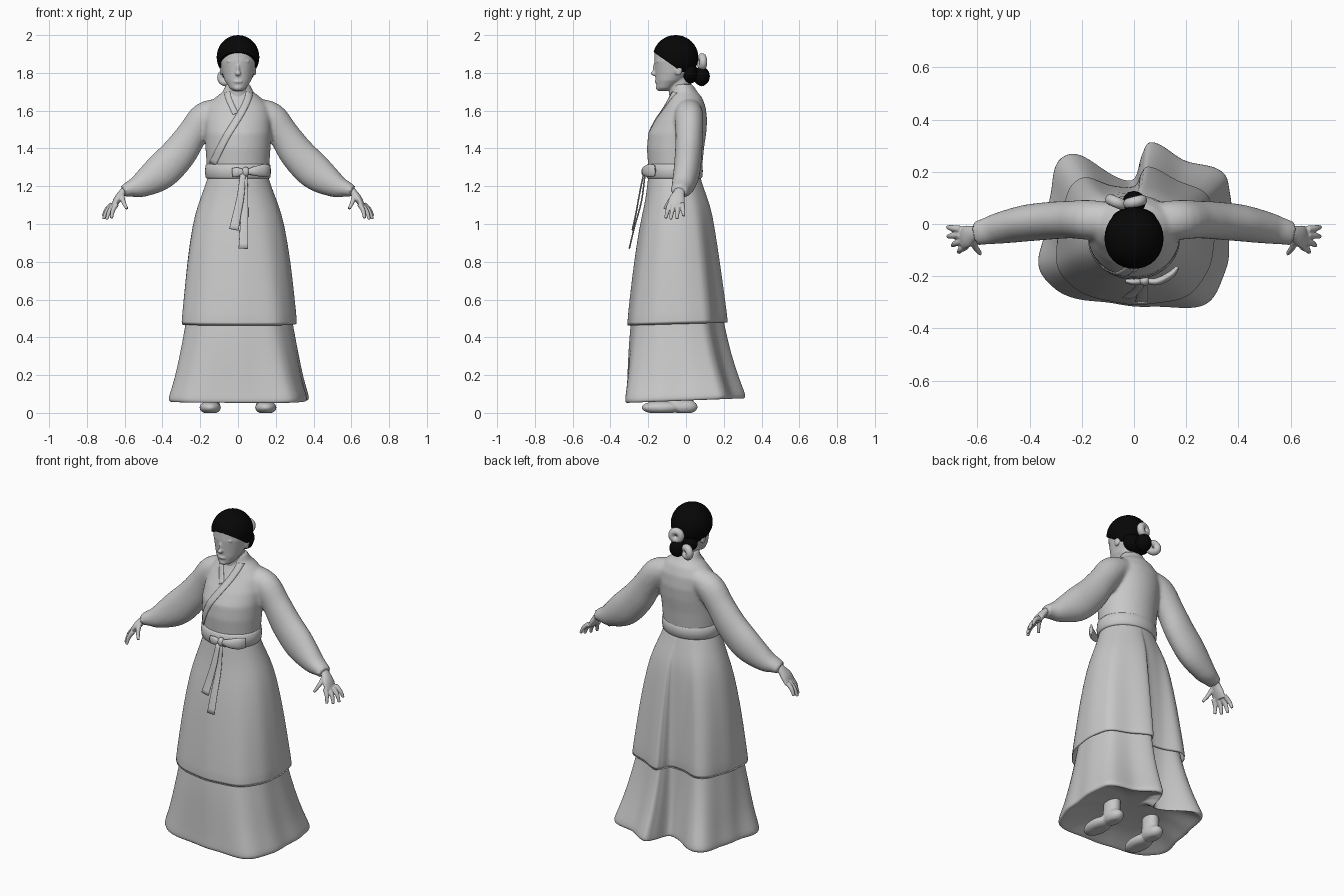
import bpy, bmesh, math
from mathutils import Vector, Matrix
from mathutils.bvhtree import BVHTree

cube = bpy.data.objects.get("Cube")
if cube:
    bpy.data.objects.remove(cube, do_unlink=True)


def material(name, value):
    m = bpy.data.materials.new(name)
    m.use_nodes = True
    color = (value, value, value, 1)
    m.diffuse_color = color
    m.node_tree.nodes["Principled BSDF"].inputs["Base Color"].default_value = color
    return m


GREY = material("plain_grey", 0.58)
BLACK = material("hair_black", 0.002)


def make(name, bm, mat=GREY, voxel=0, smooth=0, mirror=False, thick=0, subsurf=0):
    """Turn a bmesh into a smooth shaded object with the wanted modifiers."""
    bmesh.ops.recalc_face_normals(bm, faces=bm.faces)
    me = bpy.data.meshes.new(name)
    bm.to_mesh(me)
    bm.free()
    me.materials.append(mat)
    me.shade_smooth()
    ob = bpy.data.objects.new(name, me)
    bpy.context.collection.objects.link(ob)
    if voxel:
        mod = ob.modifiers.new("Blend", 'REMESH')
        mod.mode = 'VOXEL'
        mod.voxel_size = voxel
        mod.use_smooth_shade = True
    if smooth:
        mod = ob.modifiers.new("Soften", 'SMOOTH')
        mod.iterations = smooth
    if mirror:
        ob.modifiers.new("Mirror", 'MIRROR').use_mirror_merge = False
    if thick:
        mod = ob.modifiers.new("Cloth", 'SOLIDIFY')
        mod.thickness = thick
    if subsurf:
        mod = ob.modifiers.new("Round", 'SUBSURF')
        mod.levels = mod.render_levels = subsurf
    return ob


def spline(points, steps, closed=False):
    """Catmull-Rom points through the controls."""
    p = [Vector(q) for q in points]
    if not closed:
        p = [2 * p[0] - p[1]] + p + [2 * p[-1] - p[-2]]
    n = len(p)
    out = []
    for i in range(n if closed else n - 3):
        a, b, c, d = (p[(i + k) % n] for k in range(4))
        for s in range(steps):
            t = s / steps
            out.append(0.5 * (2 * b + (c - a) * t + (2 * a - 5 * b + 4 * c - d) * t * t
                              + (3 * b - a - 3 * c + d) * t ** 3))
    return out if closed else out + [p[-2]]


def loft(bm, rings, cap=True):
    rows = [[bm.verts.new(co) for co in r] for r in rings]
    n = len(rows[0])
    for lo, hi in zip(rows, rows[1:]):
        for i in range(n):
            bm.faces.new((lo[i], lo[(i + 1) % n], hi[(i + 1) % n], hi[i]))
    if cap:
        bm.faces.new(rows[0])
        bm.faces.new(rows[-1])


def tube(bm, rows, side=1, n=20, steps=4):
    """Elliptical tube through (x, y, z, radius across, radius along y)."""
    pts = spline([Vector(r) for r in rows], steps)
    rings = []
    for i, p in enumerate(pts):
        d = (pts[min(i + 1, len(pts) - 1)] - pts[max(i - 1, 0)]).to_3d()
        u = d.cross(Vector((0, 1, 0))).normalized()
        v = d.cross(u).normalized()
        angles = [k * math.tau / n for k in range(n)]
        ring = [p.to_3d() + u * p[3] * math.cos(a) + v * p[4] * math.sin(a) for a in angles]
        rings.append([Vector((side * c.x, c.y, c.z)) for c in ring])
    loft(bm, rings)


def ball(bm, loc, size):
    mat = Matrix.Translation(loc) @ Matrix.Diagonal((*size, 1))
    bmesh.ops.create_uvsphere(bm, u_segments=32, v_segments=20, radius=1, matrix=mat)


# Hem outline: squared front, two lobes and a deep fold at the back
HEM = spline([(.37, -.05), (.37, .14), (.33, .21), (.2, .25), (.07, .32), (.03, .27), (0, .18),
              (-.07, .185), (-.2, .27), (-.27, .265), (-.31, .19), (-.34, 0), (-.365, -.15),
              (-.32, -.24), (-.22, -.285), (0, -.315), (.22, -.32), (.31, -.28), (.35, -.18)],
             6, closed=True)
HEM = [Vector((p.x / .367, p.y / .32)) for p in HEM]


def ring(z, rx, front, back, fold=0):
    """Ellipse at height z that turns into the folded hem outline, the front later than the back."""
    out = []
    for h in HEM:
        rear = min(1, max(0, (h.y + 1) / 1.5))
        p = h.normalized().lerp(h, fold * (fold + (1 - fold) * rear))
        p *= 1 + .01 * fold * math.sin(11 * math.atan2(h.y, h.x))
        out.append(Vector((p.x * rx, (front + back) / 2 + p.y * (back - front) / 2,
                           z + .012 * fold * p.y)))
    return out


def body(rows, cap=True):
    bm = bmesh.new()
    loft(bm, [ring(*r) for r in rows], cap)
    return bm


# Skirts: the lower one is domed underneath, the upper one is an open shell
make("underskirt", body([
    (.8, .25, -.25, .155, .4), (.6, .268, -.275, .18, .5), (.45, .29, -.298, .205, .62),
    (.3, .317, -.307, .24, .78), (.18, .339, -.312, .278, .92), (.1, .362, -.317, .308, 1),
    (.075, .368, -.32, .315, 1), (.062, .358, -.312, .306, 1), (.068, .345, -.3, .293, 1),
    (.105, .27, -.23, .22, 1), (.135, .16, -.14, .12, 1)]), subsurf=1)
make("overskirt", body([
    (1.26, .158, -.2, .075, 0), (1.2, .175, -.205, .09, .05), (1.1, .215, -.22, .13, .18),
    (1.0, .245, -.245, .15, .3), (.8, .277, -.276, .18, .46), (.6, .297, -.3, .207, .57),
    (.465, .311, -.314, .225, .65)], False), thick=.008, subsurf=1)

# Jacket: torso and full sleeves blended together
bm = body([(1.24, .15, -.19, .07), (1.3, .165, -.2, .085), (1.4, .172, -.207, .095),
           (1.48, .175, -.2, .107), (1.55, .175, -.163, .112), (1.62, .165, -.115, .104),
           (1.67, .12, -.09, .085), (1.7, .08, -.08, .06), (1.74, .064, -.072, .035)])
for side in (1, -1):
    tube(bm, [(.08, .013, 1.61, .06, .068), (.172, .016, 1.565, .082, .076),
              (.242, .017, 1.475, .082, .072), (.316, .013, 1.37, .093, .072),
              (.413, .003, 1.272, .095, .07), (.515, -.016, 1.205, .066, .06),
              (.575, -.03, 1.185, .042, .05), (.608, -.037, 1.173, .032, .046)], side, 28)
jacket = make("jacket", bm, voxel=.01, smooth=5)

# Crossed collar bands laid on the jacket front
bpy.context.view_layer.update()
tree = BVHTree.FromObject(jacket, bpy.context.evaluated_depsgraph_get())


def lapel(name, path, width, lift):
    bm = bmesh.new()
    pts = spline(path, 8)
    rows = []
    for i, p in enumerate(pts):
        d = (pts[min(i + 1, len(pts) - 1)] - pts[max(i - 1, 0)]).normalized()
        row = []
        for k in range(4):
            q = p + Vector((-d.y, d.x)) * width * k / 3
            hit = tree.ray_cast(Vector((q.x, -1, q.y)), Vector((0, 1, 0)))[0]
            row.append(bm.verts.new((q.x, (hit.y if hit and hit.y < 0 else -.03) - lift, q.y)))
        rows.append(row)
    for a, b in zip(rows, rows[1:]):
        for k in range(3):
            bm.faces.new((a[k], a[k + 1], b[k + 1], b[k]))
    ob = make(name, bm, thick=.006)
    ob.modifiers["Cloth"].offset = 0


lapel("inner_collar", [(-.042, 1.7), (-.034, 1.665), (0, 1.59)], -.03, .0)
lapel("outer_collar", [(.042, 1.7), (.034, 1.665), (0, 1.595), (-.08, 1.465), (-.15, 1.325)],
      .036, .001)

# Belt, bow and hanging ribbons
make("belt", body([(1.24, .165, -.203, .078), (1.248, .172, -.21, .086),
                   (1.28, .175, -.212, .089), (1.31, .172, -.21, .087),
                   (1.318, .165, -.203, .08)]))
bm = bmesh.new()
ball(bm, (.04, -.218, 1.277), (.02, .018, .026))
tube(bm, [(.045, -.218, 1.277, .012, .01), (.09, -.22, 1.28, .025, .014),
          (.14, -.195, 1.283, .034, .014), (.167, -.165, 1.283, .03, .008)])
tube(bm, [(.035, -.218, 1.275, .012, .01), (0, -.222, 1.275, .024, .012),
          (-.03, -.218, 1.272, .024, .008)])
make("belt_bow", bm)
bm = bmesh.new()
tube(bm, [(.026, -.224, 1.27, .014, .004), (.014, -.248, 1.15, .019, .004),
          (-.006, -.266, 1.05, .022, .004), (-.022, -.284, .97, .025, .004)])
tube(bm, [(.036, -.216, 1.27, .014, .004), (.036, -.236, 1.12, .018, .004),
          (.032, -.274, .98, .022, .004), (.028, -.3, .87, .025, .004)])
make("belt_ribbons", bm)

# Hands
bm = bmesh.new()
tube(bm, [(.58, -.03, 1.195, .019, .026), (.612, -.037, 1.165, .02, .03),
          (.638, -.048, 1.13, .02, .043), (.658, -.053, 1.095, .014, .044)])
for base, tip in [((.643, -.086, 1.105), (.67, -.108, 1.03)), ((.656, -.065, 1.1), (.695, -.082, 1.024)),
                  ((.665, -.042, 1.1), (.712, -.048, 1.026)), ((.665, -.02, 1.105), (.714, -.012, 1.042)),
                  ((.615, -.062, 1.15), (.588, -.114, 1.08))]:
    a, b = Vector(base), Vector(tip)
    mid = a.lerp(b, .5) + Vector((.006, 0, .004))
    tube(bm, [(*a, .014, .014), (*mid, .012, .012), (*b, .008, .008)], n=12)
make("hands", bm, voxel=.004, smooth=2, mirror=True)

# Feet and ankles
bm = bmesh.new()
ball(bm, (.147, -.13, .028), (.057, .106, .036))
ball(bm, (.14, -.01, .032), (.046, .072, .04))
tube(bm, [(.14, -.025, .03, .044, .06), (.138, -.025, .08, .042, .055),
          (.135, -.02, .2, .042, .05)])
for v in bm.verts:
    v.co.z = max(v.co.z, 0)
make("feet", bm, voxel=.008, smooth=2, mirror=True)

# Head, neck and face
bm = body([(1.705, .025, -.145, -.09), (1.72, .045, -.155, -.065), (1.76, .07, -.16, -.01),
           (1.8, .084, -.163, .035), (1.86, .095, -.168, .045), (1.92, .092, -.165, .04),
           (1.97, .06, -.12, .01), (1.985, .02, -.08, -.03)])
loft(bm, [ring(1.62, .062, -.085, .03), ring(1.7, .052, -.09, .022), ring(1.79, .055, -.1, .03)])
ball(bm, (0, -.17, 1.797), (.015, .016, .013))
ball(bm, (0, -.164, 1.82), (.009, .013, .032))
ball(bm, (0, -.156, 1.754), (.024, .01, .009))
ball(bm, (0, -.14, 1.722), (.025, .02, .018))
for side in (1, -1):
    ball(bm, (side * .036, -.146, 1.84), (.018, .009, .007))
    ball(bm, (side * .036, -.147, 1.862), (.026, .011, .008))
    ball(bm, (side * .088, -.04, 1.815), (.009, .02, .03))
make("head", bm, voxel=.005, smooth=3)

# Hair cap cut along the sloping hairline, with the nape hair and a bun
bm = bmesh.new()
ball(bm, (0, -.055, 1.883), (.113, .12, .117))
cut = bmesh.ops.bisect_plane(bm, geom=bm.verts[:] + bm.edges[:] + bm.faces[:],
                             plane_co=(0, 0, 1.79), plane_no=(0, .7, 1), clear_inner=True)
bmesh.ops.edgeloop_fill(bm, edges=[e for e in cut["geom_cut"] if isinstance(e, bmesh.types.BMEdge)])
hair = make("hair_cap", bm, BLACK)
bpy.context.view_layer.objects.active = hair
hair.select_set(True)
bpy.ops.object.shade_smooth_by_angle(angle=math.radians(40))
hair.select_set(False)
bm = bmesh.new()
ball(bm, (0, .082, 1.782), (.044, .044, .05))
ball(bm, (0, .018, 1.8), (.085, .045, .058))
make("hair_bun", bm, BLACK)

# Ribbon loops round the bun
for name, loc, turn in (("upper_hair_loop", (.005, .085, 1.858), .25),
                        ("lower_hair_loop", (-.066, .083, 1.775), -.4)):
    bpy.ops.mesh.primitive_torus_add(location=loc, rotation=(math.pi / 2, 0, turn),
                                     major_radius=.025, minor_radius=.021,
                                     major_segments=32, minor_segments=16)
    loop = bpy.context.object
    loop.name = name
    loop.data.materials.append(GREY)
    loop.data.shade_smooth()
